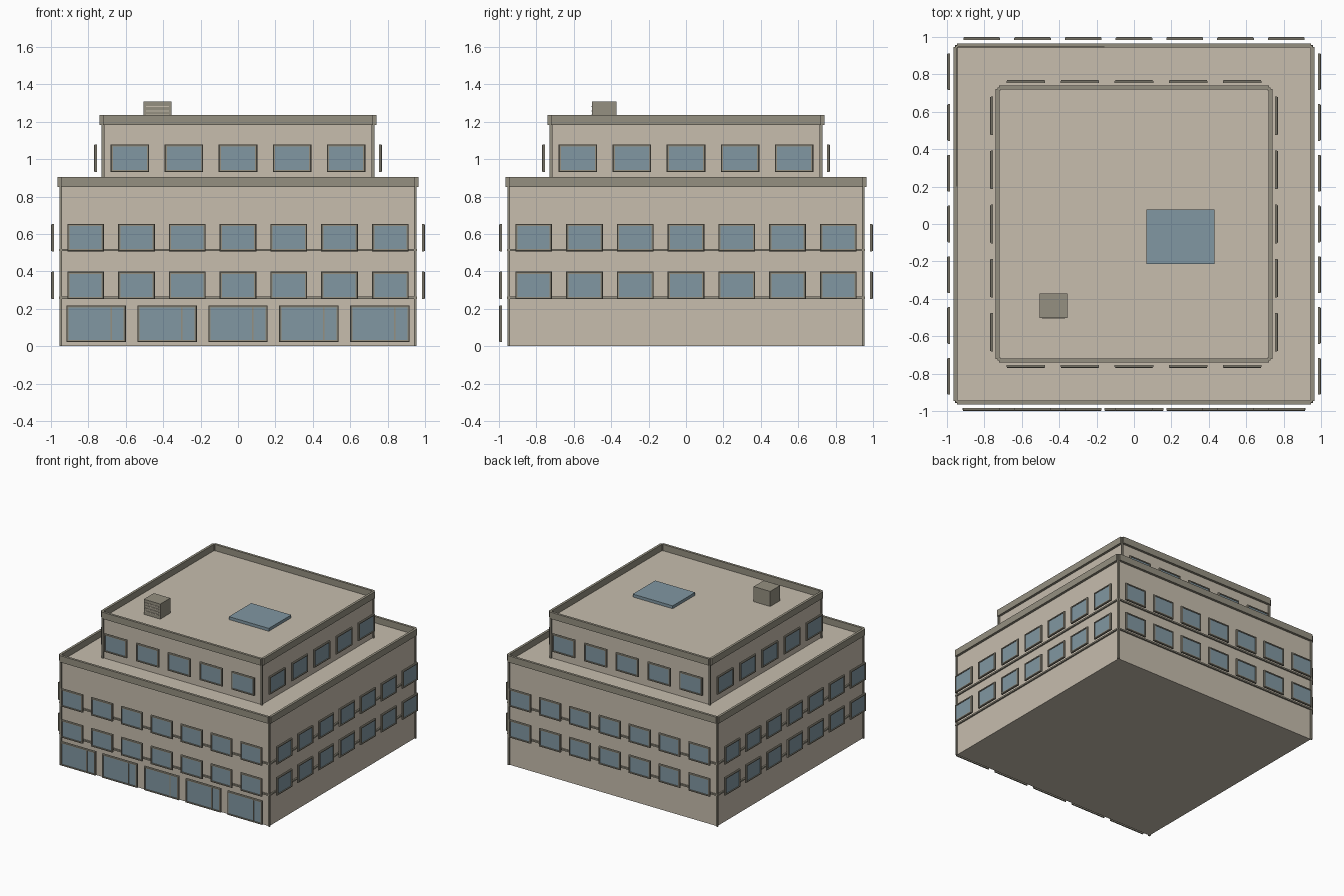
import bpy, bmesh
from math import pi
from mathutils import Matrix, Vector

if "Cube" in bpy.data.objects:
    bpy.data.objects.remove(bpy.data.objects["Cube"])


def material(name, rgb):
    m = bpy.data.materials.new(name)
    m.diffuse_color = (*rgb, 1)
    m.use_nodes = True
    m.node_tree.nodes["Principled BSDF"].inputs["Base Color"].default_value = m.diffuse_color
    return m


WALL = material("wall", (0.57, 0.51, 0.42))
TRIM = material("trim", (0.30, 0.28, 0.22))
GLASS = material("glass", (0.22, 0.31, 0.36))


def add_object(name, bm, mats):
    bmesh.ops.recalc_face_normals(bm, faces=bm.faces)
    me = bpy.data.meshes.new(name)
    bm.to_mesh(me)
    bm.free()
    for m in mats:
        me.materials.append(m)
    ob = bpy.data.objects.new(name, me)
    bpy.context.collection.objects.link(ob)
    return ob


def add_box(bm, lo, hi, mat=0):
    lo, hi = Vector(lo), Vector(hi)
    mtx = Matrix.Translation((lo + hi) / 2) @ Matrix.Diagonal((*(hi - lo), 1))
    vs = bmesh.ops.create_cube(bm, size=1, matrix=mtx)["verts"]
    for f in {f for v in vs for f in v.link_faces}:
        f.material_index = mat


def box(name, lo, hi, mat):
    bm = bmesh.new()
    add_box(bm, lo, hi)
    return add_object(name, bm, [mat])


def four_sides(bm, name, mats):
    # repeat the front-side geometry on all four sides
    src = bm.verts[:] + bm.edges[:] + bm.faces[:]
    for k in (1, 2, 3):
        new = bmesh.ops.duplicate(bm, geom=src)["geom"]
        bmesh.ops.rotate(bm, verts=[g for g in new if isinstance(g, bmesh.types.BMVert)],
                         cent=(0, 0, 0), matrix=Matrix.Rotation(k * pi / 2, 3, 'Z'))
    return add_object(name, bm, mats)


def add_window(bm, cx, y, z0, z1, w, mullion=None):
    # chamfered frame swept round the opening, back at y, facing -y
    profile = [(0, 0), (0, .010), (.004, .015), (.012, .015), (.012, 0)]
    rings = []
    for inset, d in profile:
        x, a, b = w / 2 - inset, z0 + inset, z1 - inset
        rings.append([bm.verts.new((cx + sx, y - d, z))
                      for sx, z in ((-x, a), (x, a), (x, b), (-x, b))])
    for i in range(len(rings)):
        r, s = rings[i], rings[(i + 1) % len(rings)]
        for j in range(4):
            k = (j + 1) % 4
            bm.faces.new((r[j], r[k], s[k], s[j]))
    # pane
    h = w / 2 - .012
    add_box(bm, (cx - h, y - .009, z0 + .012), (cx + h, y - .003, z1 - .012), 1)
    if mullion is not None:
        add_box(bm, (cx + mullion - .004, y - .013, z0 + .012),
                (cx + mullion + .004, y - .002, z1 - .012))


def tier(name, half, z0, roof, top):
    # wall block, corner posts and parapet
    box(name + "_walls", (-half, -half, z0), (half, half, roof), WALL)
    bm = bmesh.new()
    add_box(bm, (-half - .01, -half - .01, z0), (-half + .005, -half + .005, top))
    four_sides(bm, name + "_corner_posts", [TRIM])
    bm = bmesh.new()
    add_box(bm, (-half - .002, -half - .02, roof - .002), (half + .002, -half, top))
    four_sides(bm, name + "_parapet", [TRIM])


tier("lower", .945, 0, .852, .904)
tier("upper", .72, .852, 1.184, 1.236)

# floor bands
for i, z in enumerate((.259, .514)):
    bm = bmesh.new()
    add_box(bm, (-.957, -.957, z - .006), (.943, -.943, z + .006))
    four_sides(bm, f"floor_band_{i + 1}", [TRIM])

# ordinary windows on every side: count, spacing, depth, heights, width
rows = [(7, .2715, -.984, .251, .399, .196),
        (7, .2715, -.984, .506, .653, .196),
        (5, .289, -.755, .930, 1.079, .206)]
for i, (n, step, y, z0, z1, w) in enumerate(rows):
    bm = bmesh.new()
    for k in range(n):
        add_window(bm, (k - (n - 1) / 2) * step, y, z0, z1, w)
    four_sides(bm, f"window_row_{i + 1}", [TRIM, GLASS])

# shop windows on the front only
bm = bmesh.new()
for k in range(-2, 3):
    add_window(bm, k * .379, -.984, .021, .218, .318, .079)
add_object("shop_windows", bm, [TRIM, GLASS])

# roof items
box("skylight", (.067, -.214, 1.184), (.43, .077, 1.208), GLASS)
box("vent_unit", (-.505, -.502, 1.184), (-.355, -.372, 1.308), TRIM)
bm = bmesh.new()
for k in range(4):
    z = 1.213 + k * .0225
    add_box(bm, (-.492, -.506, z - .003), (-.368, -.5, z + .003))
add_object("vent_slats", bm, [WALL])
